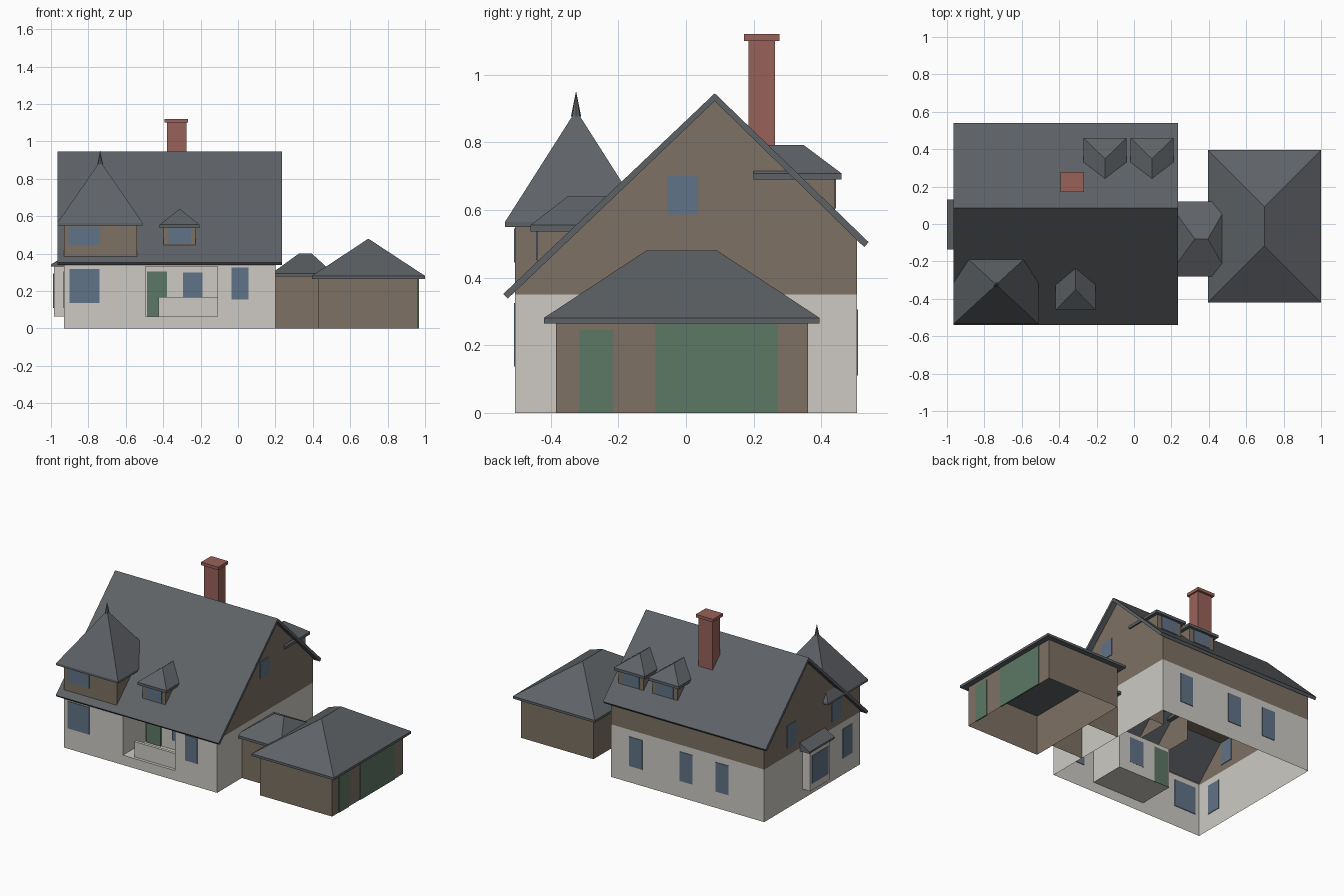
import bpy, bmesh

if "Cube" in bpy.data.objects:
    bpy.data.objects.remove(bpy.data.objects["Cube"], do_unlink=True)


def material(name, r, g, b):
    lin = [((c / 255 + 0.055) / 1.055) ** 2.4 for c in (r, g, b)] + [1]
    m = bpy.data.materials.new(name)
    m.use_nodes = True
    m.diffuse_color = lin
    m.node_tree.nodes["Principled BSDF"].inputs["Base Color"].default_value = lin
    return m


WHITE = material("white plaster", 205, 202, 195)
BROWN = material("brown cladding", 125, 113, 99)
SLATE = material("grey slate", 94, 98, 102)
GLASS = material("blue glass", 97, 115, 136)
GREEN = material("green paint", 92, 119, 101)
BRICK = material("red brick", 153, 98, 89)


def finish(name, bm, *mats):
    mesh = bpy.data.meshes.new(name)
    bm.to_mesh(mesh)
    bm.free()
    for m in mats:
        mesh.materials.append(m)
    ob = bpy.data.objects.new(name, mesh)
    bpy.context.collection.objects.link(ob)
    return ob


def face(bm, pts):
    return bm.faces.new([bm.verts.new(p) for p in pts])


def box(name, x, y, z, mat, skip="", inward=False):
    """Box from three ranges; skip lists the open sides (F B L R U D)."""
    bm = bmesh.new()
    v = [bm.verts.new((a, b, c)) for c in z for b in y for a in x]
    sides = {"D": (0, 2, 3, 1), "U": (4, 5, 7, 6), "F": (0, 1, 5, 4),
             "B": (3, 2, 6, 7), "R": (2, 0, 4, 6), "L": (1, 3, 7, 5)}
    for key, idx in sides.items():
        if key not in skip:
            f = bm.faces.new([v[i] for i in idx])
            if inward:
                f.normal_flip()
    return finish(name, bm, mat)


def prism(name, pts, span, axis, mat):
    """Profile of (across, z) points drawn out along x or y."""
    bm = bmesh.new()
    put = (lambda s, p: (s, *p)) if axis == "x" else (lambda s, p: (p[0], s, p[1]))
    f = face(bm, [put(span[0], p) for p in pts])
    ext = bmesh.ops.extrude_face_region(bm, geom=[f])["geom"]
    d = span[1] - span[0]
    bmesh.ops.translate(bm, vec=(d, 0, 0) if axis == "x" else (0, d, 0),
                        verts=[e for e in ext if isinstance(e, bmesh.types.BMVert)])
    bmesh.ops.recalc_face_normals(bm, faces=bm.faces)
    return finish(name, bm, mat)


def hip_roof(name, x, y, z, top, ridge):
    """Fascia slab over ranges x, y, z with slopes up to a ridge at height top."""
    bm = bmesh.new()
    ring = [(x[0], y[0]), (x[1], y[0]), (x[1], y[1]), (x[0], y[1])]
    low, high = [[bm.verts.new((*p, h)) for p in ring] for h in z]
    a, b = [bm.verts.new((*p, top)) for p in ridge]
    bm.faces.new(low[::-1])
    for i in range(4):
        j = (i + 1) % 4
        bm.faces.new((low[i], low[j], high[j], high[i]))
    if ridge[0][1] != ridge[1][1] or ridge[0] == ridge[1]:   # ridge along y
        slopes = [(0, 1, a), (1, 2, b, a), (2, 3, b), (3, 0, a, b)]
    else:                                                    # ridge along x
        slopes = [(0, 1, b, a), (1, 2, b), (2, 3, a, b), (3, 0, a)]
    for i, j, *tops in slopes:
        bm.faces.new((high[i], high[j], *tops))
    bmesh.ops.remove_doubles(bm, verts=bm.verts, dist=0.0005)
    bmesh.ops.recalc_face_normals(bm, faces=bm.faces)
    return finish(name, bm, SLATE)


def plate_x(name, x, y, z, mat):
    return box(name, (x - 0.004, x + 0.004), y, z, mat)


def plate_y(name, x, y, z, mat):
    return box(name, x, (y - 0.004, y + 0.004), z, mat)


# Main house walls: gable ends, back, and a front with a porch opening
X0, X1, Y0, Y1 = -0.93, 0.20, -0.505, 0.505
PORCH_X, PORCH_Z = (-0.495, -0.11), (0.065, 0.33)
RIDGE_Y, SPLIT = 0.085, 0.35
FRONT_TOP, BACK_TOP, PEAK = 0.36, 0.512, 0.925
bm = bmesh.new()
gable = [(Y0, 0), (Y1, 0), (Y1, BACK_TOP), (RIDGE_Y, PEAK), (Y0, FRONT_TOP)]
face(bm, [(X1, *p) for p in gable])
face(bm, [(X0, *p) for p in gable[::-1]])
face(bm, [(X1, Y1, 0), (X0, Y1, 0), (X0, Y1, BACK_TOP), (X1, Y1, BACK_TOP)])
for xa, xb, za, zb in ((X0, PORCH_X[0], 0, FRONT_TOP), (PORCH_X[1], X1, 0, FRONT_TOP),
                       (*PORCH_X, 0, PORCH_Z[0]), (*PORCH_X, PORCH_Z[1], FRONT_TOP)):
    face(bm, [(xa, Y0, za), (xb, Y0, za), (xb, Y0, zb), (xa, Y0, zb)])
bmesh.ops.bisect_plane(bm, geom=bm.verts[:] + bm.edges[:] + bm.faces[:],
                       plane_co=(0, 0, SPLIT), plane_no=(0, 0, 1))
for f in bm.faces:
    f.material_index = int(f.calc_center_median().z > SPLIT)
finish("house_walls", bm, WHITE, BROWN)

# Main roof
prism("main_roof", [(-0.54, 0.352), (RIDGE_Y, 0.945), (0.54, 0.505), (0.527, 0.49),
                    (RIDGE_Y, 0.922), (-0.527, 0.338)], (-0.965, 0.235), "x", SLATE)

# Porch
box("porch_recess", PORCH_X, (Y0, -0.265), PORCH_Z, WHITE, "F", inward=True)
box("porch_parapet", (-0.425, PORCH_X[1]), (-0.485, -0.465), (0.065, 0.167), WHITE)
plate_y("front_door", (-0.487, -0.38), -0.268, (0.065, 0.305), GREEN)
plate_y("porch_window", (-0.295, -0.19), -0.268, (0.13, 0.30), GLASS)

# Front and back windows
plate_y("front_window_wide", (-0.90, -0.74), Y0, (0.137, 0.318), GLASS)
plate_y("front_window_narrow", (-0.035, 0.055), Y0, (0.155, 0.325), GLASS)
for i, x in enumerate((-0.62, -0.355, 0.015)):
    plate_y(f"back_window_{i + 1}", (x - 0.048, x + 0.048), Y1, (0.11, 0.305), GLASS)

# Gable windows
plate_x("left_gable_window", X1, (-0.055, 0.035), (0.587, 0.70), GLASS)
plate_x("right_gable_window_back", X0, (0.17, 0.265), (0.40, 0.55), GLASS)
plate_x("right_gable_window_front", X0, (-0.30, -0.205), (0.395, 0.54), GLASS)
plate_x("right_lower_window", X0, (-0.42, -0.32), (0.11, 0.305), GLASS)

# Bay window on the right side
box("bay_walls", (-0.985, X0), (-0.11, 0.10), (0.065, 0.33), WHITE, "L")
plate_x("bay_window", -0.985, (-0.09, 0.08), (0.11, 0.295), GLASS)
prism("bay_roof", [(-1.0, 0.33), (-1.0, 0.342), (X0, 0.385), (X0, 0.33)],
      (-0.135, 0.13), "y", SLATE)

# Large front dormer with pointed roof
box("tower_walls", (X0, -0.54), (Y0, -0.15), (0.362, 0.55), BROWN, "DB")
plate_y("tower_window", (-0.905, -0.74), Y0, (0.445, 0.545), GLASS)
APEX = (-0.737, -0.325)
hip_roof("tower_roof", (-0.965, -0.51), (-0.535, -0.115), (0.55, 0.565), 0.895, (APEX, APEX))
bm = bmesh.new()
bmesh.ops.create_cone(bm, cap_ends=True, segments=8, radius1=0.015, radius2=0.0, depth=0.075)
bmesh.ops.translate(bm, vec=(*APEX, 0.9145), verts=bm.verts)
finish("tower_spire", bm, SLATE)


# Small dormers: side is -1 for the front slope and 1 for the back slope
def dormer(name, x, half, side, eave, inner, z, rise, hip):
    y = sorted((inner, eave))
    wall = eave - side * 0.02
    box(name + "_walls", (x - half + 0.022, x + half - 0.022), sorted((inner, wall)),
        (z - 0.105, z), BROWN, "D")
    plate_y(name + "_window", (x - 0.06, x + 0.06), wall, (z - 0.085, z), GLASS)
    ends = sorted((inner, eave - side * hip))
    hip_roof(name + "_roof", (x - half, x + half), y, (z, z + 0.018), z + rise,
             [(x, e) for e in ends])


dormer("front_dormer", -0.312, 0.107, -1, -0.46, -0.20, 0.537, 0.103, 0.11)
for i, x in enumerate((-0.155, 0.096)):
    dormer(f"back_dormer_{i + 1}", x, 0.114, 1, 0.46, 0.20, 0.69, 0.102, 0.112)

# Chimney
box("chimney_shaft", (-0.38, -0.275), (0.185, 0.263), (0.68, 1.10), BRICK)
box("chimney_cap", (-0.392, -0.266), (0.172, 0.277), (1.10, 1.12), BRICK)

# Passage between house and garage
box("passage_walls", (X1, 0.43), (-0.245, 0.085), (0, 0.28), BROWN, "DLR")
hip_roof("passage_roof", (0.18, 0.51), (-0.28, 0.12), (0.278, 0.295), 0.40,
         ((0.325, -0.08), (0.395, -0.08)))

# Garage
box("garage_walls", (0.43, 0.963), (-0.385, 0.36), (0, 0.268), BROWN, "DU")
hip_roof("garage_roof", (0.395, 1.0), (-0.42, 0.395), (0.265, 0.281), 0.48,
         ((0.697, -0.117), (0.697, 0.092)))
plate_x("garage_door", 0.963, (-0.09, 0.27), (0, 0.265), GREEN)
plate_x("garage_side_door", 0.963, (-0.315, -0.215), (0, 0.245), GREEN)
